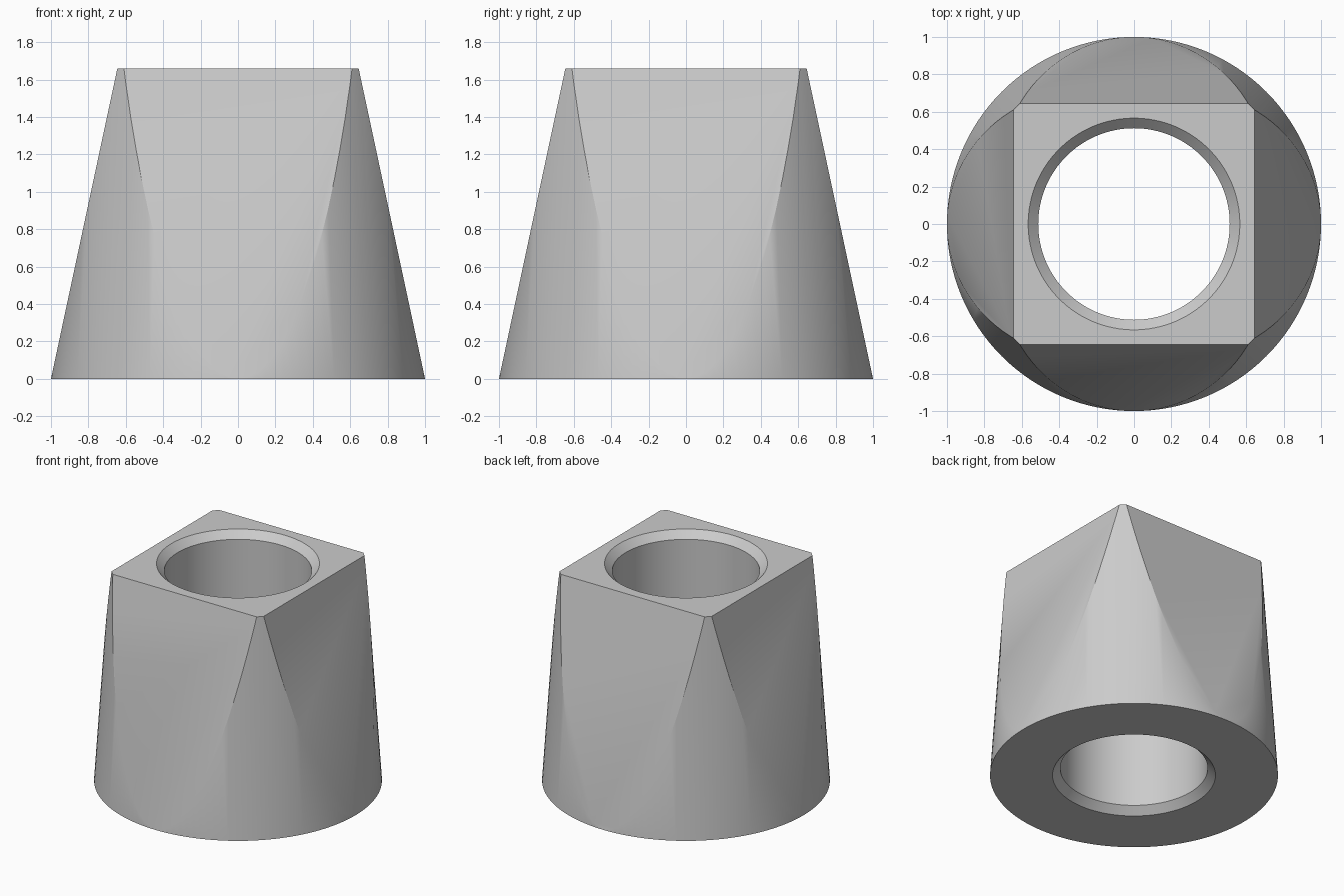
import bpy
import bmesh
from mathutils import Matrix, Vector

default = bpy.data.objects.get("Cube")
if default:
    bpy.data.objects.remove(default, do_unlink=True)

HEIGHT = 1.66
BASE_R, TOP_R = 1.0, 0.888      # round tapered blank
FLAT_TOP = 0.645                # half width of the square top
BORE_R, CHAMFER = 0.512, 0.054
SIDES = 128

grey = bpy.data.materials.new("plain_grey")
grey.use_nodes = True
colour = (0.6, 0.6, 0.6, 1.0)
grey.diffuse_color = colour
grey.node_tree.nodes["Principled BSDF"].inputs["Base Color"].default_value = colour


def make_object(name, bm):
    bmesh.ops.recalc_face_normals(bm, faces=bm.faces[:])
    mesh = bpy.data.meshes.new(name)
    bm.to_mesh(mesh)
    bm.free()
    mesh.materials.append(grey)
    obj = bpy.data.objects.new(name, mesh)
    bpy.context.collection.objects.link(obj)
    return obj


# Tapered round body
bm = bmesh.new()
bmesh.ops.create_cone(bm, cap_ends=True, segments=SIDES, radius1=BASE_R,
                      radius2=TOP_R, depth=HEIGHT,
                      matrix=Matrix.Translation((0, 0, HEIGHT / 2)))

# Four sloping flats, running from the base rim to the square top
for direction in ((1, 0), (0, 1), (-1, 0), (0, -1)):
    out = Vector((*direction, 0))
    normal = (out * HEIGHT + Vector((0, 0, BASE_R - FLAT_TOP))).normalized()
    cut = bmesh.ops.bisect_plane(
        bm, geom=bm.verts[:] + bm.edges[:] + bm.faces[:], dist=1e-5,
        plane_co=out * FLAT_TOP + Vector((0, 0, HEIGHT)), plane_no=normal,
        clear_outer=True)
    rim = [e for e in cut["geom_cut"]
           if isinstance(e, bmesh.types.BMEdge) and e.is_boundary]
    bmesh.ops.edgeloop_fill(bm, edges=rim)
body = make_object("tapered_body", bm)

# Bore cutter with a chamfer at each mouth
OVER = 0.05
wide = BORE_R + CHAMFER + OVER
profile = [(wide, -OVER), (BORE_R, CHAMFER),
           (BORE_R, HEIGHT - CHAMFER), (wide, HEIGHT + OVER)]
bm = bmesh.new()
rings = []
for radius, z in profile:
    ring = bmesh.ops.create_circle(bm, segments=SIDES, radius=radius,
                                   matrix=Matrix.Translation((0, 0, z)))
    rings.append(ring["verts"])
for low, high in zip(rings, rings[1:]):
    for i in range(SIDES):
        j = (i + 1) % SIDES
        bm.faces.new((low[i], low[j], high[j], high[i]))
bm.faces.new(rings[0])
bm.faces.new(rings[-1])
cutter = make_object("bore_cutter", bm)
cutter.hide_render = True

# Cut the bore, then smooth the gentle edges
bore = body.modifiers.new("bore", "BOOLEAN")
bore.operation = "DIFFERENCE"
bore.solver = "EXACT"
bore.object = cutter
bpy.ops.object.select_all(action="DESELECT")
body.select_set(True)
bpy.context.view_layer.objects.active = body
bpy.ops.object.modifier_apply(modifier=bore.name)
bpy.data.objects.remove(cutter, do_unlink=True)
bpy.ops.object.shade_smooth_by_angle(angle=0.52)
